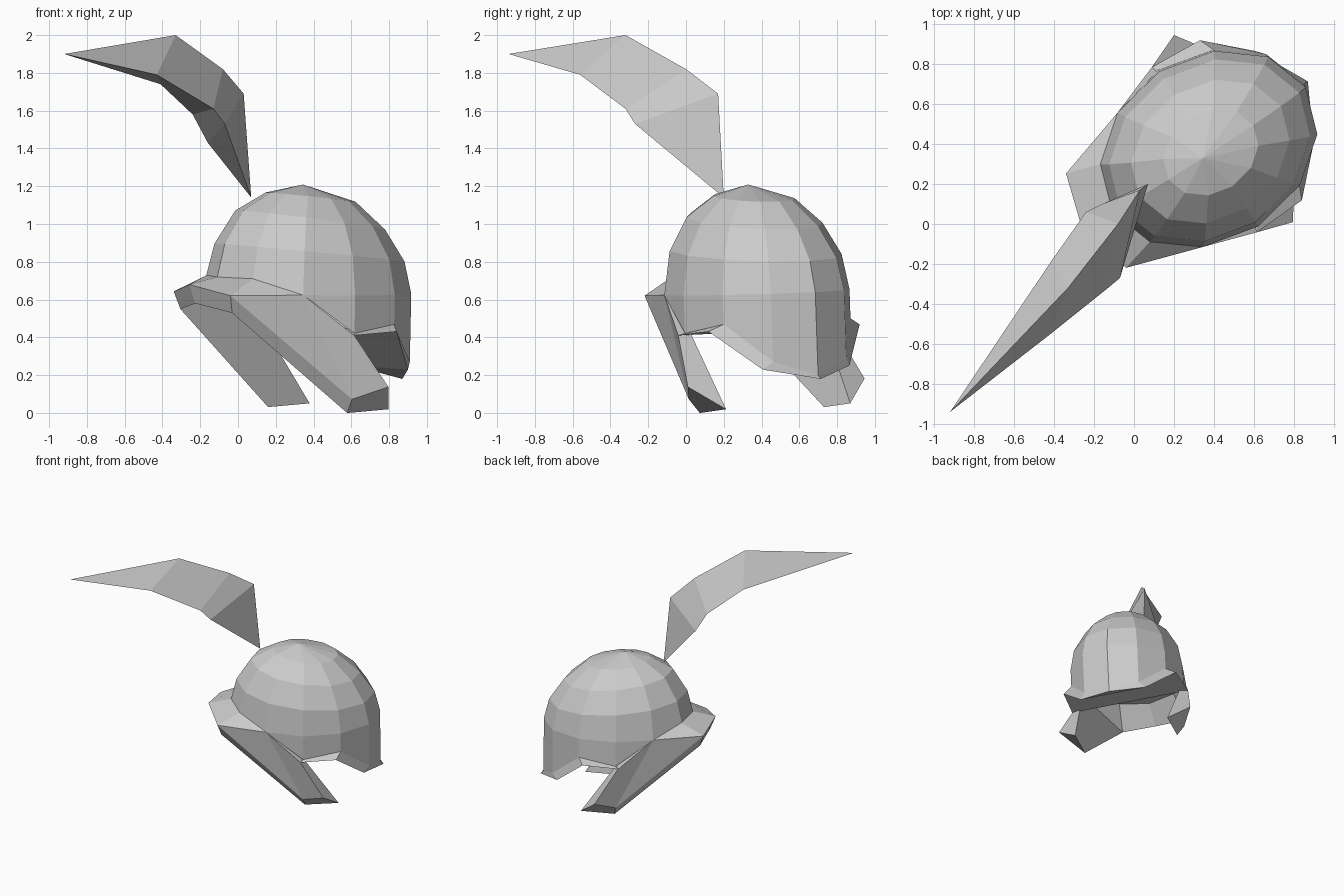
import bpy, bmesh
from math import sin, cos, radians

cube = bpy.data.objects.get("Cube")
if cube:
    bpy.data.objects.remove(cube, do_unlink=True)

steel = bpy.data.materials.new("plain_grey")
steel.use_nodes = True
GREY = (0.6, 0.6, 0.6, 1)
steel.diffuse_color = GREY
steel.node_tree.nodes["Principled BSDF"].inputs["Base Color"].default_value = GREY


def build(name, faces, mirrored=True):
    """Make a flat-shaded object from faces given as lists of points."""
    bm = bmesh.new()
    for face in faces:
        points = [p for i, p in enumerate(face) if p != face[i - 1]]
        if len(points) > 2:
            bm.faces.new([bm.verts.new(p) for p in points])
    bmesh.ops.remove_doubles(bm, verts=bm.verts, dist=0.001)
    bmesh.ops.recalc_face_normals(bm, faces=bm.faces)
    mesh = bpy.data.meshes.new(name)
    bm.to_mesh(mesh)
    bm.free()
    mesh.materials.append(steel)
    obj = bpy.data.objects.new(name, mesh)
    bpy.context.collection.objects.link(obj)
    if mirrored:
        # The helmet is turned and leans slightly; each half mirrors the other
        obj.location = (0.36, 0.397, 0)
        obj.rotation_euler = (0.04, 0, radians(32.5))
        mod = obj.modifiers.new("mirror", 'MIRROR')
        mod.use_axis = (False, True, False)
        mod.use_clip = True
        mod.merge_threshold = 0.002
    return obj


def bridge(a, b):
    """Quads between two rows of points."""
    return [[a[i], a[i + 1], b[i + 1], b[i]] for i in range(len(a) - 1)]


# Dome: half rings of an ellipsoid, from the back round to the front
def ring_point(step, elevation):
    az, el = radians(30 * step), radians(elevation)
    u = 0.575 * cos(az) * cos(el)
    return (u, -0.46 * sin(az) * cos(el), 0.64 + 0.56 * sin(el) - 0.12 * u * sin(2 * el))


rim_heights = [0.2, 0.28, 0.485, 0.44, 0.64, 0.72, 0.72]
upper = [[ring_point(s, el) for s in range(7)] for el in (64, 43, 22)]
equator, rim = [], []
for s, h in enumerate(rim_heights):
    x, y, z = ring_point(s, 0)
    equator.append((x, y, max(z, h)))
    rim.append((x, y, h))
top = (-0.05, 0, 1.21)
rows = [[top] * 7] + upper + [equator, rim]
build("helmet_dome", [f for a, b in zip(rows, rows[1:]) for f in bridge(a, b)])

# Neck guard: flared lip along the back and the ear opening
ear_corner = (-0.02, -0.49, 0.43)
lip = [(0.6, 0, 0.18), (0.46, -0.272, 0.24), (0.255, -0.475, 0.45), ear_corner]
build("neck_guard", bridge(rim[:4], lip))

# Underside: closes the helmet from the neck lip up to the brow
edge = lip + rim[4:]
spine = [(x, 0, z) for x, y, z in edge]
underside = build("underside", bridge(edge, spine))
underside.data.flip_normals() if underside.data.polygons[0].normal.z > 0 else None

# Visor and cheek guard: a thick brow running down into a pointed cheek bar
brow_top, brow_low = (-0.75, 0, 0.68), (-0.71, 0, 0.58)
side_top, side_low = (-0.668, -0.28, 0.632), (-0.64, -0.255, 0.54)
tip_front_low, tip_front = (0.01, -0.39, 0.015), (0, -0.45, 0.09)
tip_back, tip_back_low = (0.16, -0.555, 0.16), (0.27, -0.39, 0.035)
ear_inner = (0, -0.42, 0.43)
temple, front_side, front_mid = rim[4], rim[5], rim[6]
build("visor_and_cheek_guard", [
    [brow_top, side_top, front_side, front_mid],
    [side_top, temple, front_side],
    [side_top, tip_front, temple],
    [tip_front, tip_back, ear_corner, temple],
    [brow_top, brow_low, side_low, side_top],
    [side_top, side_low, tip_front_low, tip_front],
    [tip_front_low, tip_back_low, tip_back, tip_front],
    [tip_back, tip_back_low, ear_inner, ear_corner],
    [ear_corner, ear_inner, temple],
    [brow_low, front_mid, front_side, side_low],
    [side_low, front_side, temple],
    [side_low, temple, ear_inner, tip_back_low, tip_front_low],
])

# Plume: triangular sections swept from the crown to a point
base, end = (0.07, 0.2, 1.14), (-0.92, -0.94, 1.9)
sections = [
    [base] * 3,
    [(0.03, 0.17, 1.69), (-0.07, -0.27, 1.53), (-0.16, 0.1, 1.43)],
    [(-0.08, 0, 1.82), (-0.13, -0.32, 1.61), (-0.24, 0.06, 1.58)],
    [(-0.33, -0.32, 2), (-0.43, -0.56, 1.79), (-0.41, -0.18, 1.74)],
    [end] * 3,
]
loops = [s + s[:1] for s in sections]
build("plume", [f for a, b in zip(loops, loops[1:]) for f in bridge(a, b)], mirrored=False)
